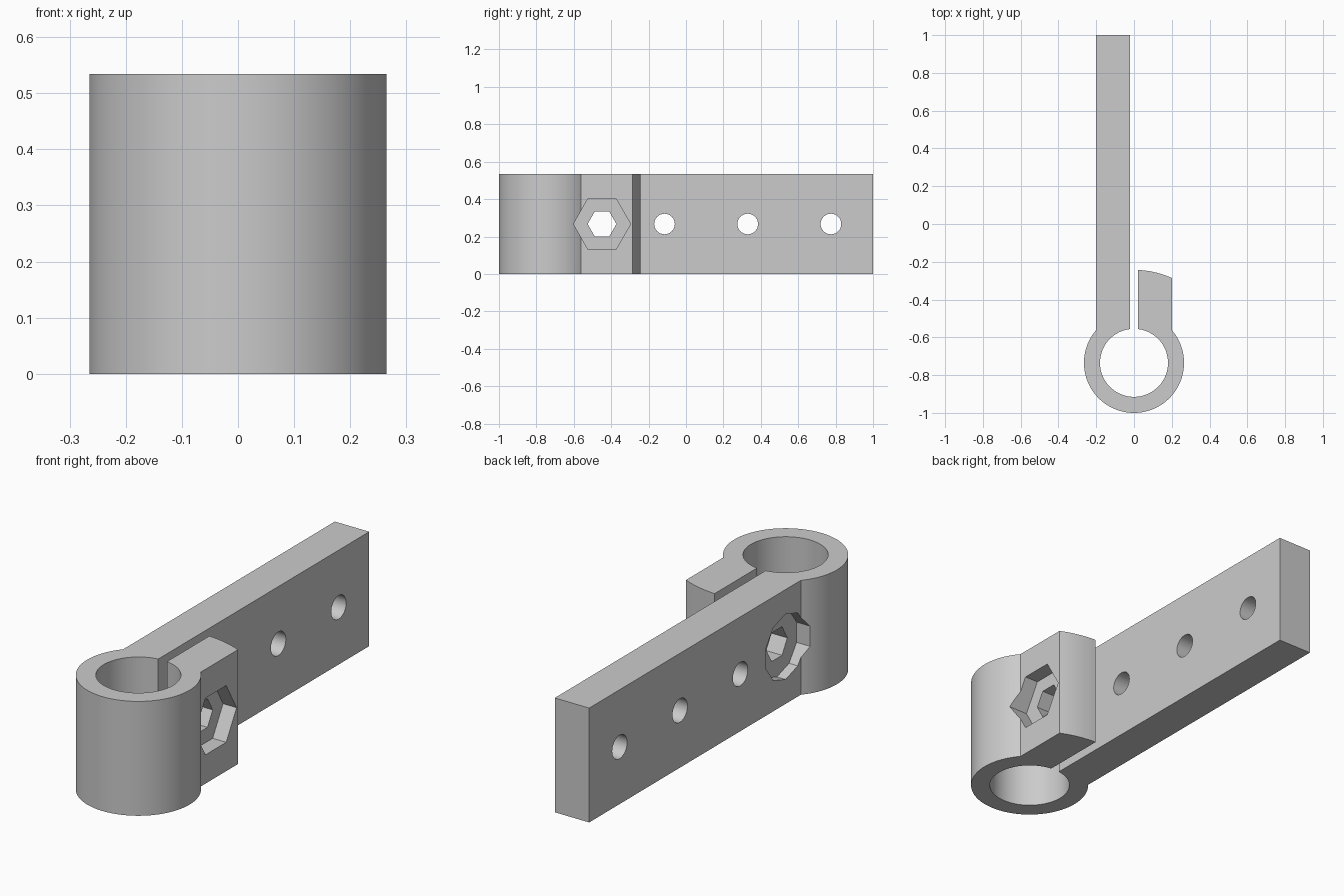
import bpy
import bmesh
from math import acos, cos, sin, pi, tau, radians
from mathutils import Matrix

HEIGHT, MID = 0.534, 0.267
RING_Y, RING_R, BORE_R, LUG_R = -0.735, 0.265, 0.18, 0.492
SIDE, GAP, BOLT_Y = 0.2, 0.0225, -0.449

cube = bpy.data.objects.get("Cube")
if cube:
    bpy.data.objects.remove(cube, do_unlink=True)

grey = bpy.data.materials.new("light grey")
grey.use_nodes = True
colour = (0.6, 0.6, 0.6, 1)
grey.diffuse_color = colour
grey.node_tree.nodes["Principled BSDF"].inputs["Base Color"].default_value = colour


def make_object(name, bm):
    bmesh.ops.recalc_face_normals(bm, faces=bm.faces)
    mesh = bpy.data.meshes.new(name)
    bm.to_mesh(mesh)
    bm.free()
    mesh.materials.append(grey)
    obj = bpy.data.objects.new(name, mesh)
    bpy.context.collection.objects.link(obj)
    return obj


def arc(radius, start, end, steps):
    angles = [start + (end - start) * i / steps for i in range(steps + 1)]
    return [(radius * cos(a), RING_Y + radius * sin(a)) for a in angles]


def cutter(name, y, radius, sides, x0, x1, turn=0):
    """Prism along x, used to cut a hole or pocket."""
    bm = bmesh.new()
    place = (Matrix.Translation(((x0 + x1) / 2, y, MID))
             @ Matrix.Rotation(pi / 2, 4, 'Y') @ Matrix.Rotation(turn, 4, 'Z'))
    bmesh.ops.create_cone(bm, cap_ends=True, segments=sides, radius1=radius,
                          radius2=radius, depth=x1 - x0, matrix=place)
    obj = make_object(name, bm)
    obj.hide_render = True
    return obj


# Clamp outline: arm, outside of ring, curved lug end, bore
outer = acos(SIDE / RING_R)
inner = acos(GAP / BORE_R)
outline = [(-GAP, 1), (-SIDE, 1)]
outline += arc(RING_R, pi - outer, tau + outer, 96)
outline += arc(LUG_R, acos(SIDE / LUG_R), acos(GAP / LUG_R), 12)
outline += arc(BORE_R, inner, -pi - inner, 96)

bm = bmesh.new()
base = bm.faces.new([bm.verts.new((x, y, 0)) for x, y in outline])
top = bmesh.ops.extrude_face_region(bm, geom=[base])
bmesh.ops.translate(bm, vec=(0, 0, HEIGHT),
                    verts=[v for v in top["geom"] if isinstance(v, bmesh.types.BMVert)])
clamp = make_object("clamp_arm", bm)

# Bolt hole, nut pocket, bolt head pocket and arm holes
cutters = [
    # prism corners point up on the nut side, sideways on the head side
    cutter("bolt_hole", BOLT_Y, 0.077, 6, -0.5, 0.5),
    cutter("nut_pocket", BOLT_Y, 0.153, 6, SIDE - 0.07, 0.5),
    cutter("head_pocket", BOLT_Y, 0.153, 10, -0.5, -SIDE + 0.045, pi / 2),
]
cutters += [cutter("arm_hole", y, 0.055, 48, -0.5, 0.5) for y in (-0.115, 0.33, 0.775)]
for tool in cutters:
    cut = clamp.modifiers.new(tool.name, 'BOOLEAN')
    cut.operation = 'DIFFERENCE'
    cut.solver = 'EXACT'
    cut.object = tool

# Bake the cuts and drop the cutters
depsgraph = bpy.context.evaluated_depsgraph_get()
clamp_mesh = bpy.data.meshes.new_from_object(clamp.evaluated_get(depsgraph))
clamp.modifiers.clear()
clamp.data = clamp_mesh
for tool in cutters:
    bpy.data.objects.remove(tool, do_unlink=True)

bpy.ops.object.select_all(action='DESELECT')
clamp.select_set(True)
bpy.context.view_layer.objects.active = clamp
bpy.ops.object.shade_smooth_by_angle(angle=radians(25))
